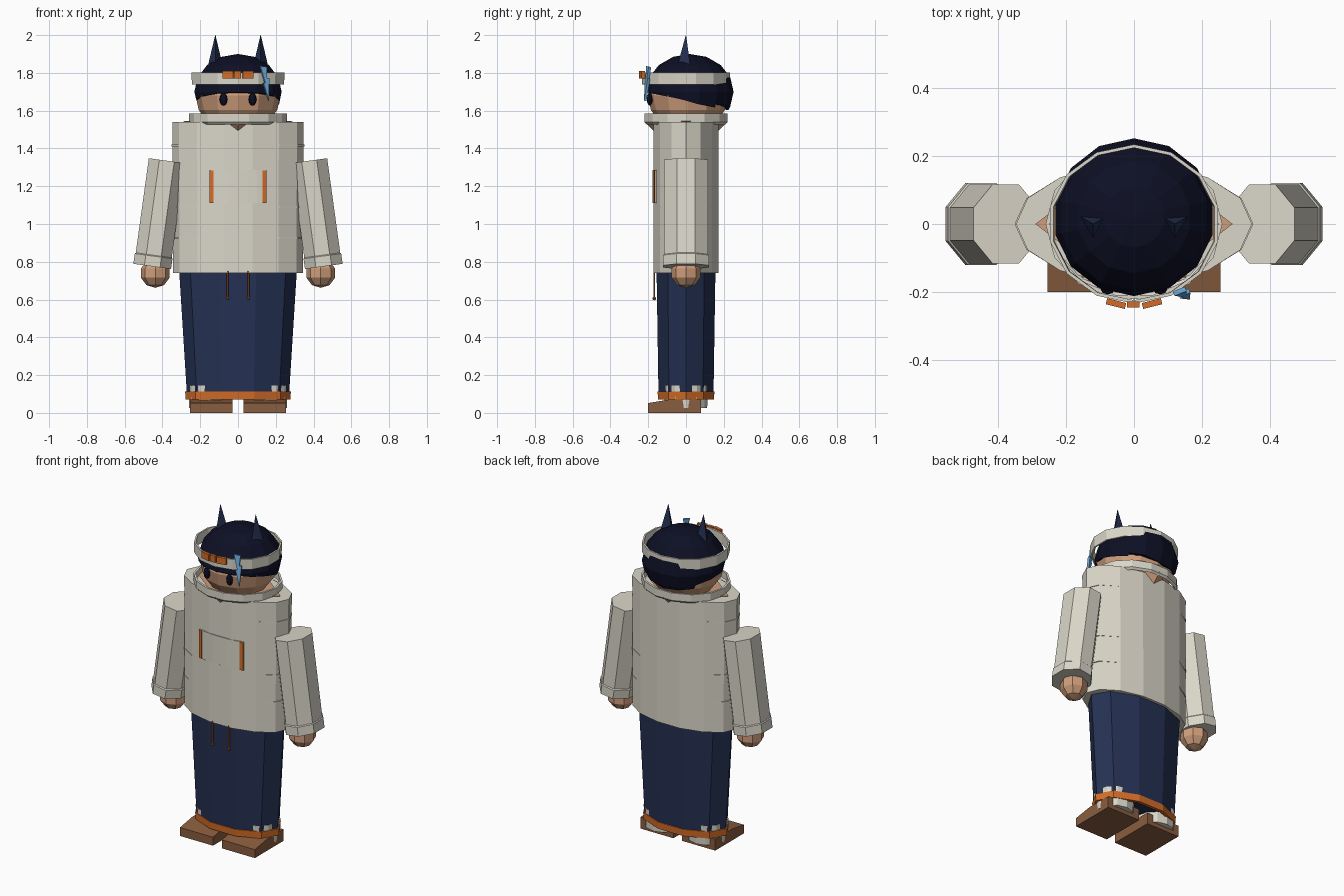
import bpy, bmesh
from math import sin, cos, pi, sqrt
from mathutils import Matrix, Vector

if "Cube" in bpy.data.objects:
    bpy.data.objects.remove(bpy.data.objects["Cube"])


def material(name, rgb):
    m = bpy.data.materials.new(name)
    m.use_nodes = True
    m.diffuse_color = (*rgb, 1)
    m.node_tree.nodes["Principled BSDF"].inputs["Base Color"].default_value = (*rgb, 1)
    return m


cream = material("cream cloth", (0.70, 0.67, 0.58))
skin = material("skin", (0.62, 0.34, 0.20))
dark = material("midnight hair", (0.004, 0.005, 0.018))
navy = material("navy cloth", (0.018, 0.030, 0.085))
orange = material("orange trim", (0.65, 0.15, 0.02))
cord = material("rust cord", (0.36, 0.11, 0.03))
brown = material("brown leather", (0.25, 0.11, 0.05))
blue = material("sky blue", (0.14, 0.38, 0.65))


def finish(bm, name, mat, matrix=None, thick=0):
    if matrix is not None:
        bm.transform(matrix)
    bmesh.ops.recalc_face_normals(bm, faces=bm.faces)
    me = bpy.data.meshes.new(name)
    bm.to_mesh(me)
    bm.free()
    me.materials.append(mat)
    ob = bpy.data.objects.new(name, me)
    bpy.context.collection.objects.link(ob)
    if thick:
        mod = ob.modifiers.new("thickness", 'SOLIDIFY')
        mod.thickness = thick
        mod.offset = -1
    return ob


def loft(name, rings, n, mat, phase=0, caps=True, matrix=None, thick=0):
    """Elliptical rings given as (z, rx, ry), joined into a tube."""
    bm = bmesh.new()
    loops = []
    for z, rx, ry in rings:
        loops.append([bm.verts.new((rx * cos(phase + 2 * pi * i / n),
                                    ry * sin(phase + 2 * pi * i / n), z)) for i in range(n)])
    for a, b in zip(loops, loops[1:]):
        for i in range(n):
            j = (i + 1) % n
            bm.faces.new((a[i], a[j], b[j], b[i]))
    if caps:
        bm.faces.new(loops[0])
        bm.faces.new(loops[-1])
    return finish(bm, name, mat, matrix, thick)


def ball(name, loc, radii, mat, u=8, v=6):
    bm = bmesh.new()
    bmesh.ops.create_uvsphere(bm, u_segments=u, v_segments=v, radius=1)
    return finish(bm, name, mat, Matrix.Translation(loc) @ Matrix.Diagonal((*radii, 1)))


def box(name, loc, size, mat, turn=0):
    bm = bmesh.new()
    bmesh.ops.create_cube(bm, size=1)
    return finish(bm, name, mat, Matrix.Translation(loc) @ Matrix.Rotation(turn, 4, 'Z')
                  @ Matrix.Diagonal((*size, 1)))


def prism(name, outline, depth, mat, matrix):
    """Closed outline in local x, y, extruded along local z."""
    bm = bmesh.new()
    face = bm.faces.new([bm.verts.new((x, y, 0)) for x, y in outline])
    new = bmesh.ops.extrude_face_region(bm, geom=[face])["geom"]
    bmesh.ops.translate(bm, vec=(0, 0, depth),
                        verts=[e for e in new if isinstance(e, bmesh.types.BMVert)])
    return finish(bm, name, mat, matrix)


def front_patch(name, x0, x1, z0, z1, out, mat):
    """Thin curved plate following the front of the torso."""
    bm = bmesh.new()
    cols = []
    steps = 6
    for i in range(steps + 1):
        x = x0 + (x1 - x0) * i / steps
        y = -(0.176 + out) * sqrt(1 - (x / 0.36) ** 2)
        cols.append((bm.verts.new((x, y, z0)), bm.verts.new((x, y, z1))))
    for a, b in zip(cols, cols[1:]):
        bm.faces.new((a[0], b[0], b[1], a[1]))
    return finish(bm, name, mat, None, 0.006)


# Trousers, hem and sweater
loft("trousers", [(0.09, 0.27, 0.153), (0.76, 0.312, 0.164)], 10, navy)
loft("trouser_hem", [(0.07, 0.277, 0.156), (0.112, 0.28, 0.158)], 10, orange,
     caps=False, thick=0.02)
loft("sweater", [(0.74, 0.343, 0.176), (1.54, 0.347, 0.176)], 14, cream)
for k, z in enumerate((0.925, 1.09, 1.415)):
    loft(f"sweater_fold_{k + 1}", [(z - 0.005, 0.351, 0.174), (z + 0.005, 0.351, 0.174)],
         14, cream)

# Collar and neck
loft("collar", [(1.528, 0.245, 0.215), (1.54, 0.26, 0.226), (1.585, 0.26, 0.226)], 14,
     cream, caps=False, thick=0.012)
loft("neck_base", [(1.33, 0.01, 0.01), (1.546, 0.29, 0.223)], 4, skin)

# Front pocket with orange edges
front_patch("pocket", -0.15, 0.15, 1.11, 1.285, 0.002, cream)
for s, side in ((1, "left"), (-1, "right")):
    front_patch(f"{side}_pocket_edge", min(s * 0.13, s * 0.15), max(s * 0.13, s * 0.15),
                1.112, 1.283, 0.006, orange)

# Head and hair
ball("head", (0, 0.01, 1.68), (0.225, 0.212, 0.2), skin, 12, 8)
bm = bmesh.new()
bmesh.ops.create_uvsphere(bm, u_segments=14, v_segments=8, radius=1)
bm.transform(Matrix.Translation((0, 0.02, 1.70)) @ Matrix.Diagonal((0.237, 0.232, 0.2, 1)))
geom = bm.verts[:] + bm.edges[:] + bm.faces[:]
bmesh.ops.bisect_plane(bm, geom=geom, plane_co=(0, -0.2, 1.695), plane_no=(0, 0.2, 1),
                       clear_inner=True)
rim = [v for v in bm.verts if v.is_boundary]
bmesh.ops.holes_fill(bm, edges=[e for e in bm.edges if e.is_boundary])
for i, v in enumerate(sorted(rim, key=lambda p: p.co.x)):
    if v.co.y > 0.02:
        v.co.z += 0.012 if i % 2 else -0.008
finish(bm, "hair", dark)

# Headband with three studs and a clip
loft("headband", [(1.738, 0.25, 0.234), (1.802, 0.253, 0.234)], 14, cream,
     phase=pi / 14, caps=False, thick=0.01)
box("centre_stud", (-0.002, -0.237, 1.79), (0.036, 0.018, 0.04), orange)
for s, side in ((1, "left"), (-1, "right")):
    box(f"{side}_stud", (s * 0.053, -0.234, 1.79), (0.058, 0.018, 0.04), orange, s * 0.25)
place = Matrix.Translation((0.14, -0.203, 1.74)) @ Matrix.Rotation(0.4, 4, 'Z') \
    @ Matrix.Rotation(pi / 2 - 0.15, 4, 'X')
prism("hair_clip", [(-0.022, 0.095), (0.016, 0.09), (0.011, 0.03), (0.024, 0.03),
                    (0.015, -0.09), (-0.01, 0.005), (0, 0.005)], 0.014, blue, place)

# Paired parts
for s, side in ((1, "left"), (-1, "right")):
    loft(f"{side}_horn", [(1.82, 0.05, 0.05), (2.0, 0.001, 0.001)], 3, navy, phase=-pi / 2,
         matrix=Matrix.Translation((s * 0.12, 0, 0)))
    ball(f"{side}_eye", (s * 0.077, -0.192, 1.66), (0.021, 0.015, 0.034), dark)

    # Arm hangs slightly outward
    hang = Matrix.Translation((s * 0.377, 0, 1.335)) @ Matrix.Rotation(-s * 0.137, 4, 'Y')
    loft(f"{side}_sleeve", [(0, 0.104, 0.125), (-0.55, 0.104, 0.125)], 8, cream,
         phase=pi / 8, matrix=hang)
    loft(f"{side}_cuff", [(-0.505, 0.104, 0.125), (-0.51, 0.109, 0.131),
                          (-0.565, 0.109, 0.131)], 8, cream, phase=pi / 8, matrix=hang)
    ball(f"{side}_hand", (s * 0.438, 0, 0.74), (0.08, 0.08, 0.078), skin, 8, 5)

    # Waist cord
    at = Matrix.Translation((s * 0.055, -0.168, 0))
    loft(f"{side}_cord", [(0.61, 0.006, 0.006), (0.75, 0.006, 0.006)], 6, cord, matrix=at)
    ball(f"{side}_cord_end", (s * 0.055, -0.168, 0.606), (0.01, 0.01, 0.01), cord, 6, 4)

    # Sock and wedge shoe
    loft(f"{side}_sock", [(0.025, 0.112, 0.112), (0.145, 0.117, 0.117)], 12, cream,
         matrix=Matrix.Translation((s * 0.146, 0, 0)))
    stand = Matrix.Translation((s * 0.1425 - 0.1125, 0, 0)) \
        @ Matrix(((0, 0, 1, 0), (1, 0, 0, 0), (0, 1, 0, 0), (0, 0, 0, 1)))
    prism(f"{side}_shoe", [(-0.2, 0), (0.08, 0), (0.08, 0.07), (-0.08, 0.072), (-0.2, 0.052)],
          0.225, brown, stand)
